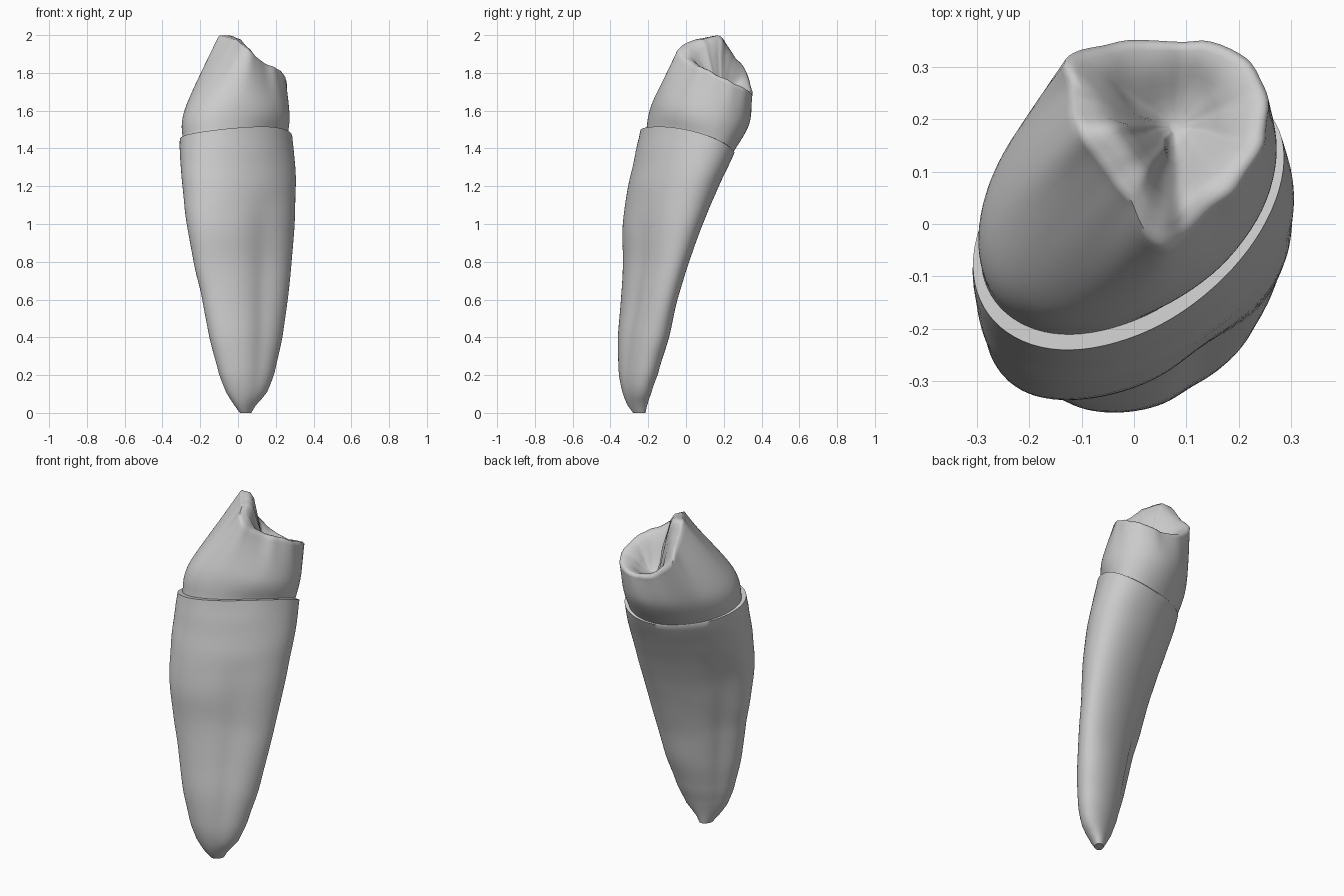
import bpy, bmesh, math
from mathutils import Vector, noise

cube = bpy.data.objects.get("Cube")
if cube:
    bpy.data.objects.remove(cube, do_unlink=True)

enamel = bpy.data.materials.new("pale_grey")
enamel.use_nodes = True
GREY = (0.6, 0.6, 0.6, 1)
enamel.diffuse_color = GREY
enamel.node_tree.nodes["Principled BSDF"].inputs["Base Color"].default_value = GREY

N = 84
ANGLES = [math.tau * i / N for i in range(N)]


def spline(rows, i, f):
    """Catmull-Rom blend between rows(i) and rows(i + 1)."""
    a, b, c, d = rows(i - 1), rows(i), rows(i + 1), rows(i + 2)
    return [0.5 * (2 * q + (r - p) * f + (2*p - 5*q + 4*r - s) * f*f
                   + (3*q - p - 3*r + s) * f**3) for p, q, r, s in zip(a, b, c, d)]


def clamped(rows):
    return lambda k: rows[min(max(k, 0), len(rows) - 1)]


def oval(cx, cy, a, b, skew, t):
    return cx + a * math.cos(t), cy + b * math.sin(t + skew)


def loft(name, rings, sharp):
    """Skin a stack of closed rings and cap both ends."""
    bm = bmesh.new()
    loops = [[bm.verts.new(p) for p in ring] for ring in rings]
    for lo, hi in zip(loops, loops[1:]):
        for i in range(N):
            j = (i + 1) % N
            bm.faces.new((lo[i], lo[j], hi[j], hi[i]))
    bm.faces.new(loops[0][::-1])
    bm.faces.new(loops[-1])
    mesh = bpy.data.meshes.new(name)
    bm.to_mesh(mesh)
    bm.free()
    mesh.materials.append(enamel)
    obj = bpy.data.objects.new(name, mesh)
    bpy.context.collection.objects.link(obj)
    bpy.ops.object.select_all(action='DESELECT')
    obj.select_set(True)
    bpy.context.view_layer.objects.active = obj
    bpy.ops.object.shade_smooth_by_angle(angle=math.radians(sharp))


# Root sections: height, x range, y range
SECTIONS = [
    (0.00, 0.01, 0.07, -0.28, -0.215),
    (0.04, -0.02, 0.095, -0.31, -0.205),
    (0.10, -0.06, 0.15, -0.335, -0.185),
    (0.20, -0.10, 0.19, -0.355, -0.15),
    (0.40, -0.15, 0.235, -0.36, -0.09),
    (0.60, -0.19, 0.262, -0.345, -0.045),
    (0.80, -0.235, 0.285, -0.333, 0.017),
    (1.00, -0.27, 0.30, -0.335, 0.09),
    (1.20, -0.295, 0.305, -0.305, 0.175),
    (1.40, -0.31, 0.295, -0.262, 0.265),
    (1.54, -0.305, 0.28, -0.235, 0.305),
]


def root_point(z, t):
    i = max(k for k in range(len(SECTIONS) - 1) if SECTIONS[k][0] <= z + 1e-9)
    f = (z - SECTIONS[i][0]) / (SECTIONS[i + 1][0] - SECTIONS[i][0])
    x0, x1, y0, y1 = spline(clamped(SECTIONS), i, f)[1:]
    cx, cy = (x0 + x1) / 2, (y0 + y1) / 2
    skew = 0.37 + 0.2 * math.sin(math.pi * z / 1.54) ** 2
    x, y = oval(cx, cy, (x1 - x0) / 2, (y1 - y0) / 2, skew, t)
    # shallow lengthwise grooves on the two broad sides
    depth = 0.13 * math.sin(math.pi * min(1, z / 1.2))
    dent = sum(math.exp(-(math.remainder(t - g, math.tau) / 0.3) ** 2) for g in (-1.1, 2.4))
    k = 1 - depth * dent + 0.012 * noise.noise(Vector((x * 5, y * 5, z * 7)))
    return Vector((cx + (x - cx) * k, cy + (y - cy) * k, z))


def collar_height(t):
    p = root_point(1.44, t)
    return 1.466 + 0.12 * p.x - 0.27 * p.y - 0.35 * p.y ** 2


# Root with a slanted collar, narrow ledge and inner wall
root = [[root_point(s / 40 * collar_height(t), t) for t in ANGLES] for s in range(41)]
middle = sum(root[-1], Vector()) / N
ledge = [middle + (p - middle) * 0.93 + Vector((-0.006, 0.012, 0)) for p in root[-1]]
inner = [middle + (p - middle) * 0.9 - Vector((0, 0.02, 0.08)) for p in ledge]
loft("root", root + [ledge, inner], 40)

# Worn biting edge of the crown, counter-clockwise from the left side
EDGE = [
    (0.255, 0.17, 1.775), (0.245, 0.27, 1.73), (0.185, 0.335, 1.69), (0.08, 0.352, 1.68),
    (-0.03, 0.352, 1.71), (-0.125, 0.322, 1.80), (-0.12, 0.255, 1.885), (-0.11, 0.19, 1.975),
    (-0.07, 0.115, 1.982), (-0.015, 0.045, 1.962), (0.02, -0.025, 1.94), (0.08, -0.045, 1.89),
    (0.15, 0.025, 1.84), (0.215, 0.09, 1.81),
]
M = len(EDGE)


def edge_point(t):
    u = t / math.tau * M
    p = Vector(spline(lambda k: EDGE[k % M], int(u), u % 1))
    return p + 0.008 * noise.noise_vector(p * 16)


def crown_point(s, i):
    """Bend from the ledge through the belly to the biting edge."""
    x, y = oval(-0.004, 0.08, 0.277, 0.254, 0.26, ANGLES[i])
    belly = (x, y, 1.61 - 0.25 * y)
    path = clamped((ledge[i], belly, edge_point(ANGLES[i])))
    return Vector(spline(path, int(s), s % 1))


# Crown wall, rounded lip and hollow
crown = [inner] + [[crown_point(s / 10, i) for i in range(N)] for s in range(20)]
crown.append([edge_point(t) for t in ANGLES])
pit = Vector((0.08, 0.19, 1.64))
for k in (0.95, 0.88, 0.79, 0.69, 0.57, 0.45, 0.32, 0.18, 0.06):
    ring = []
    for t in ANGLES:
        p = edge_point(t)
        q = pit.lerp(p, k)
        # the lip is broadest at the tip
        lip = 0.92 - min(0.24, max(0, 1.2 * (p.z - 1.78)))
        h = min(1, k / lip)
        q.z = pit.z + (p.z + 0.012 - pit.z) * h * h * (3 - 2 * h)
        ring.append(q + 0.012 * (1 - k) * noise.noise_vector(q * 14))
    crown.append(ring)
loft("crown", crown, 60)
